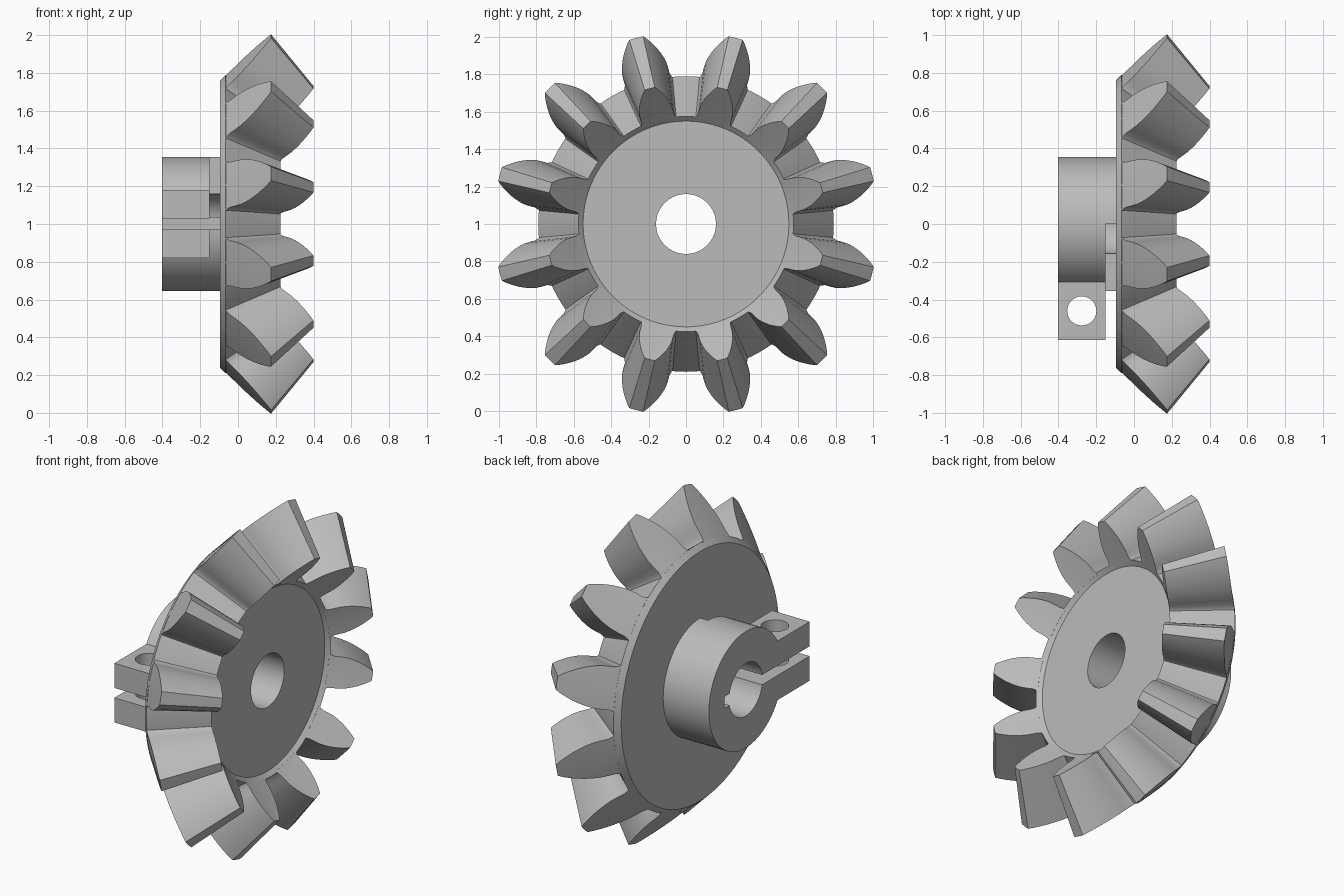
import bpy, bmesh, math
from mathutils import Matrix, Vector

if "Cube" in bpy.data.objects:
    bpy.data.objects.remove(bpy.data.objects["Cube"])

TEETH = 12
CENTRE = Vector((0, 0, 1))      # gear axis runs along x through here
APEX = 1.0                      # x where the pitch cones meet
INNER = 0.728                   # size of the inner tooth end
BORE = 0.16
HUB_BACK, HUB_FRONT = -0.403, -0.095

metal = bpy.data.materials.new("grey_metal")
metal.use_nodes = True
GREY = (0.5, 0.5, 0.5, 1)
metal.diffuse_color = GREY
metal.node_tree.nodes["Principled BSDF"].inputs["Base Color"].default_value = GREY


def make(name, bm):
    bmesh.ops.recalc_face_normals(bm, faces=bm.faces)
    mesh = bpy.data.meshes.new(name)
    bm.to_mesh(mesh)
    bm.free()
    obj = bpy.data.objects.new(name, mesh)
    mesh.materials.append(metal)
    bpy.context.collection.objects.link(obj)
    return obj


def box(name, xs, ys, zs):
    bm = bmesh.new()
    size = [b - a for a, b in (xs, ys, zs)]
    mid = [(a + b) / 2 for a, b in (xs, ys, zs)]
    bmesh.ops.create_cube(bm, size=1, matrix=Matrix.Translation(mid) @ Matrix.Diagonal((*size, 1)))
    return make(name, bm)


def cylinder(name, radius, length, centre, axis, sides=96):
    bm = bmesh.new()
    turn = Matrix.Rotation(math.pi / 2, 4, "Y") if axis == "x" else Matrix()
    bmesh.ops.create_cone(bm, cap_ends=True, segments=sides, radius1=radius, radius2=radius,
                          depth=length, matrix=Matrix.Translation(centre) @ turn)
    return make(name, bm)


def boolean(target, tool, operation):
    mod = target.modifiers.new(operation, "BOOLEAN")
    mod.operation, mod.solver, mod.object = operation, "EXACT", tool
    bpy.context.view_layer.objects.active = target
    bpy.ops.object.modifier_apply(modifier=mod.name)
    bpy.data.objects.remove(tool)


def cone_x(r):
    """Position along the axis of a point on the 45 degree back cone."""
    return r - 0.855


def shrink(x, r):
    return APEX + (x - APEX) * INNER, r * INNER


# Gear body: closed section spun around the axis
root = 0.79
inner_root = shrink(cone_x(root), root)
section = [(HUB_FRONT, BORE), (HUB_FRONT, 0.76), (cone_x(root), root), inner_root,
           (inner_root[0] - 0.025, 0.55), (inner_root[0] - 0.025, BORE)]
bm = bmesh.new()
verts = [bm.verts.new(CENTRE + Vector((x, 0, r))) for x, r in section]
edges = [bm.edges.new((v, verts[i - 1])) for i, v in enumerate(verts)]
bmesh.ops.spin(bm, geom=verts + edges, cent=CENTRE, axis=(1, 0, 0),
               angle=math.tau, steps=96, use_merge=True)
bmesh.ops.remove_doubles(bm, verts=bm.verts, dist=1e-5)
body = make("gear_body", bm)

# Teeth: rounded outline (radius, half width) tapering towards the apex
outline = [(0.782, 0.142), (0.793, 0.131), (0.812, 0.124), (0.84, 0.1245), (0.87, 0.123),
           (0.90, 0.116), (0.93, 0.105), (0.96, 0.090), (0.985, 0.074), (1.01, 0.056), (1.03, 0.038)]
bm = bmesh.new()
for k in range(TEETH):
    mid_angle = math.tau * (k + 0.5) / TEETH
    rows = []
    for r, half in outline:
        row = []
        for side in (-1, 0, 1):
            a = mid_angle + side * half / r
            for x, rad in ((cone_x(r), r), shrink(cone_x(r), r)):
                row.append(bm.verts.new(CENTRE + Vector((x, rad * math.sin(a), rad * math.cos(a)))))
        rows.append(row)
    for low, high in zip(rows, rows[1:]):
        # outer and inner ends, then the two flanks
        for i, j in ((0, 2), (2, 4), (1, 3), (3, 5), (0, 1), (4, 5)):
            bm.faces.new((low[i], low[j], high[j], high[i]))
    for row in (rows[0], rows[-1]):
        bm.faces.new((row[0], row[2], row[3], row[1]))
        bm.faces.new((row[2], row[4], row[5], row[3]))
teeth = make("gear_teeth", bm)

# Clamp hub with its two ears
hub_mid = (HUB_BACK + HUB_FRONT) / 2
hub = cylinder("clamp_hub", 0.355, HUB_FRONT - HUB_BACK, (hub_mid, 0, 1), "x")
ear_front = -0.15
boolean(hub, box("ears", (HUB_BACK, ear_front), (-0.615, -0.25), (0.82, 1.18)), "UNION")

# Bore, keyway, clamp slit, relief slot and bolt hole
past = (HUB_BACK - 0.1, HUB_FRONT + 0.1)
cutters = [
    cylinder("bore", BORE, 1, (hub_mid, 0, 1), "x"),
    box("keyway", past, (0, 0.205), (0.965, 1.035)),
    box("slit", past, (-0.8, 0), (0.97, 1.03)),
    box("relief", (ear_front, past[1]), (-0.8, 0), (0.97, 1.6)),
    cylinder("bolt_hole", 0.077, 1, ((HUB_BACK + ear_front) / 2, -0.46, 1), "z", 48),
]
for cutter in cutters:
    boolean(hub, cutter, "DIFFERENCE")

# Smooth curved walls, keep real edges sharp
for obj in (body, teeth, hub):
    bpy.ops.object.select_all(action="DESELECT")
    obj.select_set(True)
    bpy.context.view_layer.objects.active = obj
    bpy.ops.object.shade_smooth_by_angle(angle=math.radians(28))
